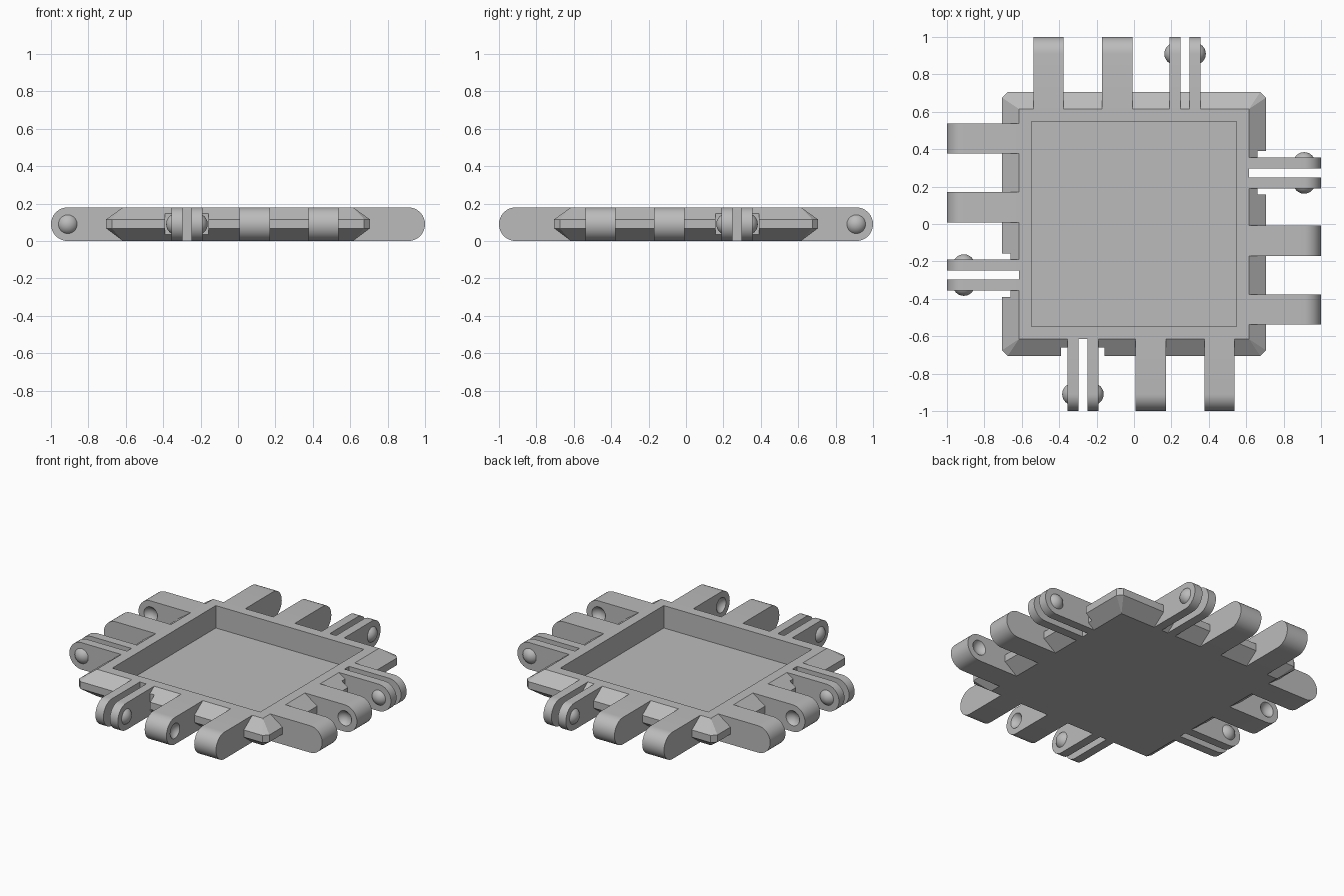
import bpy, bmesh
from math import pi, sin, cos
from mathutils import Matrix, Vector

if "Cube" in bpy.data.objects:
    bpy.data.objects.remove(bpy.data.objects["Cube"])

HALF, RIM, H = 0.615, 0.705, 0.18      # flat plate half-width, ridge half-width, height
R = H / 2                              # lug end radius
PIVOT = 1 - R                          # distance of hinge axis from centre
JOINT = 0.273                          # sideways offset of each hinge half
DOME_R, DOME_H = 0.059, 0.028          # snap dome sphere radius and protrusion
SIDES = ["front", "left", "back", "right"]

grey = bpy.data.materials.new("plain grey")
grey.use_nodes = True
colour = (0.5, 0.5, 0.5, 1)
grey.diffuse_color = colour
grey.node_tree.nodes["Principled BSDF"].inputs["Base Color"].default_value = colour


def finish(bm, name):
    bmesh.ops.recalc_face_normals(bm, faces=bm.faces)
    mesh = bpy.data.meshes.new(name)
    bm.to_mesh(mesh)
    bm.free()
    mesh.materials.append(grey)
    ob = bpy.data.objects.new(name, mesh)
    bpy.context.collection.objects.link(ob)
    return ob


def activate(ob):
    bpy.ops.object.select_all(action='DESELECT')
    ob.select_set(True)
    bpy.context.view_layer.objects.active = ob


def cut(target, cutter):
    activate(target)
    mod = target.modifiers.new("cut", 'BOOLEAN')
    mod.operation = 'DIFFERENCE'
    mod.solver = 'EXACT'
    mod.object = cutter
    bpy.ops.object.modifier_apply(modifier=mod.name)
    bpy.data.objects.remove(cutter)


def box(name, lo, hi, turn=Matrix()):
    lo, hi = Vector(lo), Vector(hi)
    bm = bmesh.new()
    bmesh.ops.create_cube(bm, size=1)
    bmesh.ops.scale(bm, vec=hi - lo, verts=bm.verts)
    bmesh.ops.translate(bm, vec=(lo + hi) / 2, verts=bm.verts)
    bm.transform(turn)
    return finish(bm, name)


def ball(radius, centre):
    bm = bmesh.new()
    bmesh.ops.create_uvsphere(bm, u_segments=32, v_segments=20, radius=radius,
                              matrix=Matrix.Translation(centre) @ Matrix.Rotation(pi / 2, 4, 'Y'))
    return bm


def lug(name, x0, x1, turn):
    # flat bar with a half-round end, pointing towards -y before turning
    n = 18
    outline = [(-HALF, 0)]
    outline += [(-PIVOT - R * sin(pi * i / n), R - R * cos(pi * i / n)) for i in range(n + 1)]
    outline += [(-HALF, H)]
    bm = bmesh.new()
    face = bm.faces.new([bm.verts.new((x0, y, z)) for y, z in outline])
    ext = bmesh.ops.extrude_face_region(bm, geom=[face])["geom"]
    bmesh.ops.translate(bm, vec=(x1 - x0, 0, 0),
                        verts=[v for v in ext if isinstance(v, bmesh.types.BMVert)])
    bm.transform(turn)
    return finish(bm, name)


# Tray: square slab with a chamfered ridge and clipped corners
bm = bmesh.new()
CLIP = RIM - 0.03
for sx in (-1, 1):
    for sy in (-1, 1):
        for z in (0, H):
            bm.verts.new((sx * HALF, sy * HALF, z))
        for z in (0.068, 0.116):
            bm.verts.new((sx * RIM, sy * CLIP, z))
            bm.verts.new((sx * CLIP, sy * RIM, z))
bmesh.ops.convex_hull(bm, input=bm.verts)
bmesh.ops.dissolve_limit(bm, angle_limit=0.01, verts=bm.verts, edges=bm.edges)
tray = finish(bm, "tray")
P = 0.548
cut(tray, box("pocket_cutter", (-P, -P, 0.03), (P, P, 0.3)))

rounded = []
for k, side in enumerate(SIDES):
    turn = Matrix.Rotation(k * pi / 2, 4, 'Z')
    s = -1 if k % 2 else 1             # neighbouring sides are mirrored
    clip, fork = -s * JOINT, s * JOINT

    # Clearance notch and slot around the clip
    cut(tray, box("notch_cutter", (clip - 0.116, -0.9, -0.1), (clip + 0.116, -0.66, 0.3), turn))
    cut(tray, box("slot_cutter", (clip - 0.024, -0.9, -0.1), (clip + 0.024, -HALF, 0.3), turn))

    for d, tag in ((-1, "a"), (1, "b")):
        # Thin clip arm with a snap dome on its outer face
        x0, x1 = sorted((clip + d * 0.024, clip + d * 0.083))
        rounded.append(lug(f"{side}_clip_arm_{tag}", x0, x1, turn))
        face_x = clip + d * 0.083
        bm = ball(DOME_R, (face_x - d * (DOME_R - DOME_H), -PIVOT, R))
        bmesh.ops.bisect_plane(bm, geom=bm.verts[:] + bm.edges[:] + bm.faces[:],
                               plane_co=(face_x - d * 0.002, 0, 0), plane_no=(d, 0, 0),
                               clear_inner=True)
        bm.transform(turn)
        rounded.append(finish(bm, f"{side}_snap_dome_{tag}"))

        # Thick knuckle with a matching socket on its inner face
        x0, x1 = sorted((fork + d * 0.103, fork + d * 0.264))
        knuckle = lug(f"{side}_knuckle_{tag}", x0, x1, turn)
        bm = ball(DOME_R, (fork + d * (0.103 - DOME_R + DOME_H), -PIVOT, R))
        bm.transform(turn)
        cut(knuckle, finish(bm, "socket_cutter"))
        rounded.append(knuckle)

for ob in rounded:
    activate(ob)
    bpy.ops.object.shade_smooth_by_angle(angle=pi / 6)
